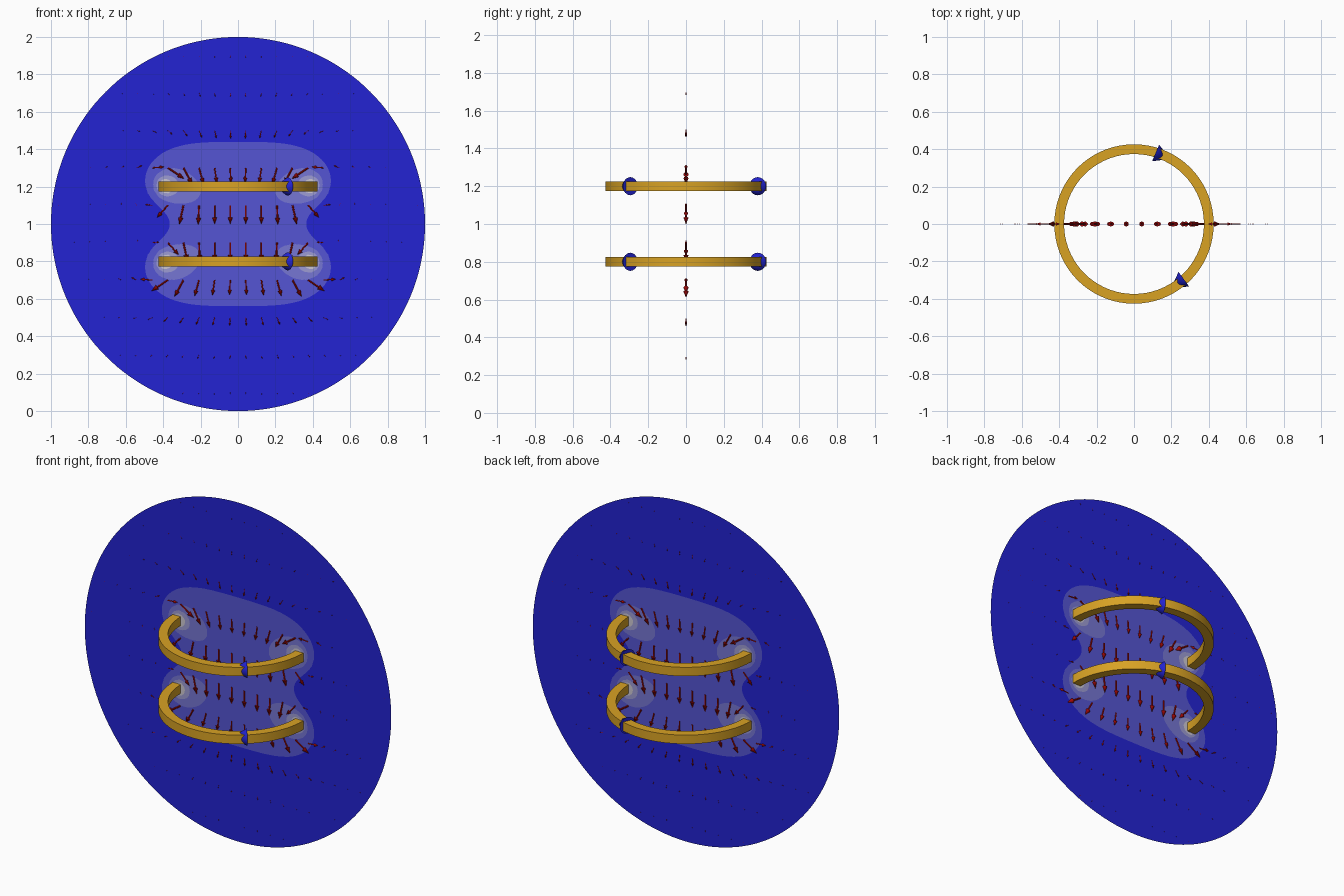
import bpy, bmesh, math
from mathutils import Vector, Matrix

if "Cube" in bpy.data.objects:
    bpy.data.objects.remove(bpy.data.objects["Cube"])

R = 0.4                 # coil radius
COIL_Z = (0.8, 1.2)     # coil heights
MID = 1.0               # height of the disc centre


def material(name, rgb):
    lin = [(c / 255 / 12.92) if c < 11 else ((c / 255 + 0.055) / 1.055) ** 2.4 for c in rgb]
    m = bpy.data.materials.new(name)
    m.diffuse_color = (*lin, 1)
    m.use_nodes = True
    m.node_tree.nodes["Principled BSDF"].inputs["Base Color"].default_value = m.diffuse_color
    return m


gold = material("gold", (216, 162, 36))
blue = material("deep_blue", (35, 35, 210))
red = material("dark_red", (160, 8, 8))
bands = [blue,
         material("violet_blue", (85, 85, 211)),
         material("pale_violet", (118, 118, 211)),
         material("grey_violet", (158, 156, 211)),
         material("pale_grey", (206, 201, 211))]


def finish(name, bm, mats, smooth=False):
    mesh = bpy.data.meshes.new(name)
    bm.to_mesh(mesh)
    bm.free()
    for m in mats:
        mesh.materials.append(m)
    ob = bpy.data.objects.new(name, mesh)
    bpy.context.collection.objects.link(ob)
    if smooth:
        bpy.ops.object.select_all(action='DESELECT')
        ob.select_set(True)
        bpy.context.view_layer.objects.active = ob
        bpy.ops.object.shade_smooth_by_angle(angle=math.radians(35))
    return ob


def add_cone(bm, start, end, r1, r2, sides):
    d = end - start
    mat = Matrix.Translation((start + end) / 2) @ d.to_track_quat('Z', 'Y').to_matrix().to_4x4()
    bmesh.ops.create_cone(bm, cap_ends=True, segments=sides, radius1=r1, radius2=r2,
                          depth=d.length, matrix=mat)


# Field of the two coils in the plane y = 0, relative to the centre value
STEPS = 40
TRIG = [math.cos((i + 0.5) * math.pi / STEPS) for i in range(STEPS)]
CENTRE = 2 * math.pi * R * R / (1.25 * R * R) ** 1.5 * 2


def field(x, z):
    bx = bz = 0.0
    for cz in COIL_Z:
        h = z - cz
        for c in TRIG:
            w = (x * x + R * R - 2 * x * R * c + h * h + 0.0002) ** -1.5
            bx -= h * c * w
            bz -= (R - x * c) * w
    k = R * 2 * math.pi / STEPS / CENTRE
    return Vector((bx * k, 0, bz * k))


# Field disc: polar grid cut along the contour lines
SEG, RINGS = 144, 48
bm = bmesh.new()
hub = bm.verts.new((0, 0, MID))
rings = []
for j in range(1, RINGS + 1):
    r = j / RINGS
    rings.append([bm.verts.new((r * math.cos(2 * math.pi * i / SEG), 0,
                                MID + r * math.sin(2 * math.pi * i / SEG))) for i in range(SEG)])
for i in range(SEG):
    n = (i + 1) % SEG
    bm.faces.new((hub, rings[0][i], rings[0][n]))
    for a, b in zip(rings, rings[1:]):
        bm.faces.new((a[i], b[i], b[n], a[n]))
bmesh.ops.triangulate(bm, faces=bm.faces[:])
value = {v: field(v.co.x, v.co.z).length for v in bm.verts}
levels = [0.545 * k for k in range(1, 5)]
for lv in levels:
    for e in list(bm.edges):
        a, b = e.verts
        va, vb = value[a], value[b]
        if (va - lv) * (vb - lv) < 0:
            _, nv = bmesh.utils.edge_split(e, a, (lv - va) / (vb - va))
            value[nv] = lv
    for f in list(bm.faces):
        on = [v for v in f.verts if value[v] == lv]
        if len(on) == 2 and bm.edges.get(on) is None:
            bmesh.utils.face_split(f, on[0], on[1])
for f in bm.faces:
    mean = sum(value[v] for v in f.verts) / len(f.verts)
    f.material_index = sum(mean > lv for lv in levels)
finish("field_disc", bm, bands)

# Coils: square section spun round the axis, with two current cones each
HALF = 0.026
for name, cz in zip(("lower", "upper"), COIL_Z):
    bm = bmesh.new()
    vs = [bm.verts.new((R + sx * HALF, 0, cz + sz * HALF))
          for sx, sz in ((-1, -1), (1, -1), (1, 1), (-1, 1))]
    es = [bm.edges.new((vs[i], vs[(i + 1) % 4])) for i in range(4)]
    bmesh.ops.spin(bm, geom=vs + es, cent=(0, 0, 0), axis=(0, 0, 1),
                   angle=2 * math.pi, steps=72, use_merge=True)
    bmesh.ops.remove_doubles(bm, verts=bm.verts[:], dist=1e-4)
    bmesh.ops.recalc_face_normals(bm, faces=bm.faces[:])
    finish(name + "_coil", bm, [gold], True)

    bm = bmesh.new()
    for deg in (-54, 67):
        t = math.radians(deg)
        mid = Vector((0.395 * math.cos(t), 0.395 * math.sin(t), cz))
        d = Vector((math.sin(t), -math.cos(t), 0)) * 0.042
        add_cone(bm, mid - d, mid + d, 0.048, 0, 24)
    finish(name + "_current_cones", bm, [blue], True)

# Field arrows: shaft and head, scaled by the local field
bm = bmesh.new()
for row in range(10):
    for col in range(24):
        x, z = (col - 11.5) / 12, 0.1 + 0.2 * row
        if math.hypot(x, z - MID) > 0.98:
            continue
        tail = Vector((x, 0, z))
        d = field(x, z) * 0.1
        size = d.length
        neck = tail + d * 0.65
        add_cone(bm, tail, neck, size * 0.045, size * 0.045, 8)
        add_cone(bm, neck, tail + d, size * 0.13, 0, 10)
finish("field_arrows", bm, [red], True)
